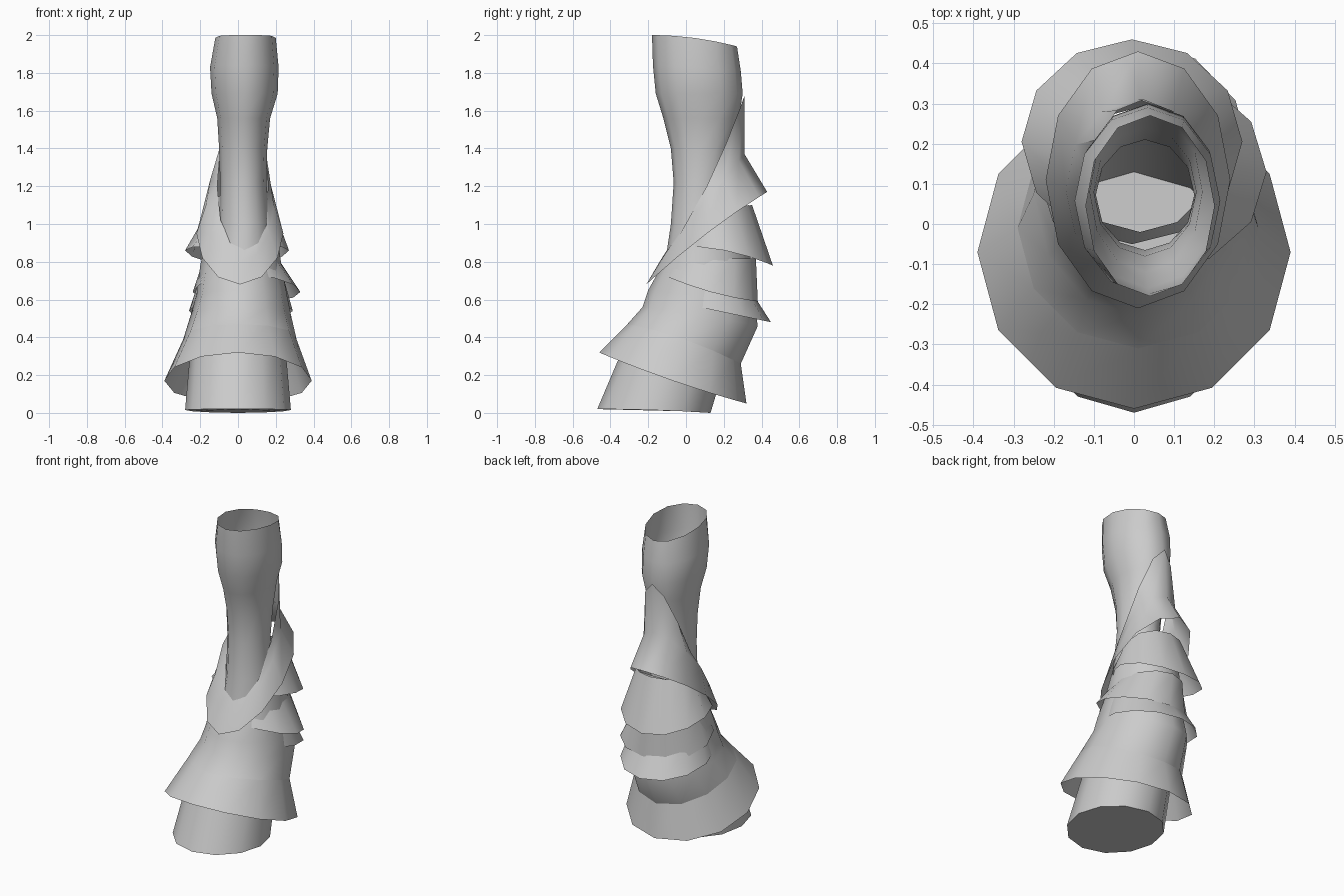
import bpy, bmesh, math

cube = bpy.data.objects.get("Cube")
if cube:
    bpy.data.objects.remove(cube)

SIDES = 12
grey = bpy.data.materials.new("plain_grey")
grey.use_nodes = True
COLOUR = (0.6, 0.6, 0.6, 1)
grey.diffuse_color = COLOUR
grey.node_tree.nodes["Principled BSDF"].inputs["Base Color"].default_value = COLOUR


def ring(bm, left, right, front, back, z_front, z_side, z_back):
    """Oval of vertices whose height runs smoothly from front to back."""
    verts = []
    for i in range(SIDES):
        a = 2 * math.pi * i / SIDES
        c, t = math.cos(a), (1 - math.cos(a)) / 2
        x = (left + right) / 2 + (right - left) / 2 * math.sin(a)
        y = (front + back) / 2 - (back - front) / 2 * c
        z = (z_front * (1 - t) * (1 - 2 * t) + z_side * 4 * t * (1 - t)
             + z_back * t * (2 * t - 1))
        verts.append(bm.verts.new((x, y, z)))
    return verts


def loft(name, rings, cap_bottom=False):
    """Skin a list of rings, ordered from bottom to top."""
    bm = bmesh.new()
    loops = [ring(bm, *r) for r in rings]
    for low, high in zip(loops, loops[1:]):
        for i in range(SIDES):
            j = (i + 1) % SIDES
            bm.faces.new((low[i], low[j], high[j], high[i]))
    if cap_bottom:
        bm.faces.new(loops[0][::-1])
    mesh = bpy.data.meshes.new(name)
    bm.to_mesh(mesh)
    bm.free()
    mesh.materials.append(grey)
    obj = bpy.data.objects.new(name, mesh)
    bpy.context.collection.objects.link(obj)
    bpy.ops.object.select_all(action="DESELECT")
    obj.select_set(True)
    bpy.context.view_layer.objects.active = obj
    bpy.ops.object.shade_smooth_by_angle(angle=math.radians(50))
    return obj


# Hoof, closed underneath
loft("hoof", [
    (-.28, .28, -.47, .13, .02, .015, 0),
    (-.25, .25, -.30, .22, .42, .36, .30),
], cap_bottom=True)

# Wide flared skirt over the hoof
skirt_top = (-.29, .31, -.31, .29, .47, .39, .26)
loft("hoof_skirt", [(-.39, .39, -.46, .32, .32, .17, .05), skirt_top])

# Ankle, rising from the skirt into the collar
loft("ankle", [
    skirt_top,
    (-.25, .28, -.23, .38, .56, .52, .46),
    (-.22, .26, -.20, .36, .65, .62, .60),
    (-.20, .23, -.15, .34, .74, .78, .85),
    (-.15, .20, -.08, .33, .90, 1.0, 1.1),
])

# Overlapping tufts at the back, their fronts tucked into the ankle
loft("lower_tuft", [
    (-.26, .29, -.12, .45, .60, .54, .48),
    (-.20, .24, -.10, .36, .72, .72, .62),
])
loft("ankle_band", [
    (-.24, .33, -.12, .38, .73, .64, .59),
    (-.18, .21, -.08, .37, .85, .82, .82),
])
loft("middle_tuft", [
    (-.28, .27, -.05, .46, .88, .86, .78),
    (-.17, .20, -.02, .35, .92, 1.05, 1.1),
])

# Collar, low in front and rising to a peak up the back
loft("collar", [
    (-.22, .24, -.21, .43, .68, .95, 1.17),
    (-.17, .19, -.14, .31, .80, 1.10, 1.37),
    (-.11, .16, -.09, .31, .88, 1.20, 1.68),
])

# Slim leg, open at the top
loft("leg", [
    (-.13, .19, -.11, .25, .80, .80, .80),
    (-.10, .17, -.08, .23, 1.0, 1.0, 1.0),
    (-.095, .15, -.065, .21, 1.22, 1.22, 1.22),
    (-.10, .155, -.08, .24, 1.4, 1.4, 1.4),
    (-.11, .17, -.12, .28, 1.56, 1.56, 1.56),
    (-.14, .21, -.16, .30, 1.69, 1.69, 1.69),
    (-.148, .215, -.175, .29, 1.84, 1.83, 1.81),
    (-.12, .20, -.18, .27, 2.0, 1.985, 1.94),
])
